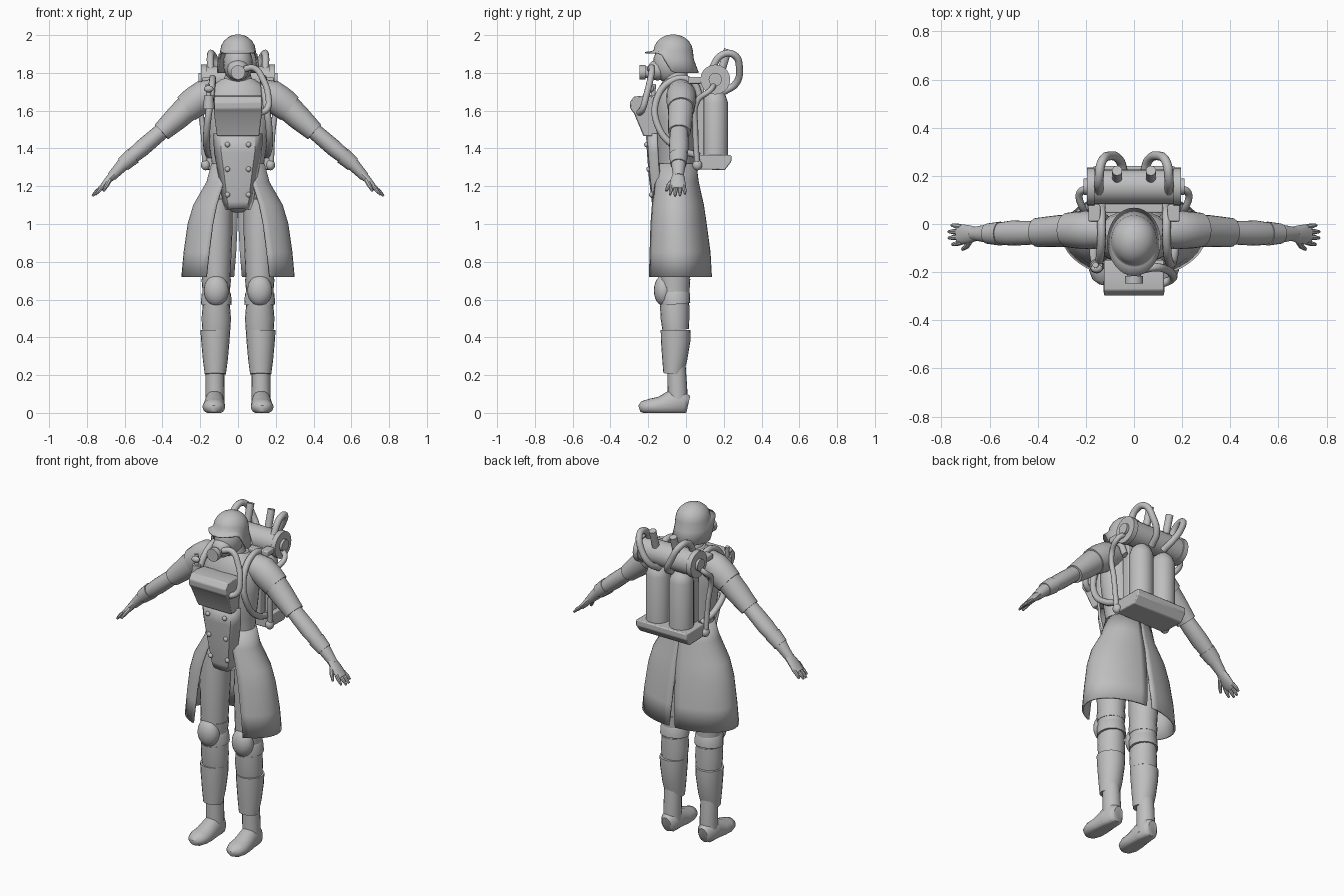
import bpy, bmesh, math
from mathutils import Vector, Matrix

if "Cube" in bpy.data.objects:
    bpy.data.objects.remove(bpy.data.objects["Cube"])

grey = bpy.data.materials.new("plain_grey")
grey.diffuse_color = (0.52, 0.52, 0.52, 1)
grey.use_nodes = True
grey.node_tree.nodes["Principled BSDF"].inputs["Base Color"].default_value = grey.diffuse_color
X, Y, Z = Vector((1, 0, 0)), Vector((0, 1, 0)), Vector((0, 0, 1))


def finish(name, bm, angle=35, solid=0, bevel=0):
    bmesh.ops.recalc_face_normals(bm, faces=bm.faces)
    me = bpy.data.meshes.new(name)
    bm.to_mesh(me)
    bm.free()
    for p in me.polygons:
        p.use_smooth = True
    me.set_sharp_from_angle(angle=math.radians(angle))
    me.materials.append(grey)
    ob = bpy.data.objects.new(name, me)
    bpy.context.collection.objects.link(ob)
    if solid:
        m = ob.modifiers.new("thickness", 'SOLIDIFY')
        m.thickness, m.offset = solid, 0
    if bevel:
        m = ob.modifiers.new("rounding", 'BEVEL')
        m.width, m.segments = bevel, 2
    return ob


def skin(bm, rings, closed=True):
    n = len(rings[0])
    for a, b in zip(rings, rings[1:]):
        for i in range(n if closed else n - 1):
            j = (i + 1) % n
            bm.faces.new((a[i], a[j], b[j], b[i]))


def loft(name, rings, ref=Y, n=20, floor=False, angle=35):
    """Skin ellipses (centre, radius along ref, other radius) along a path."""
    bm, loops = bmesh.new(), []
    pts = [Vector(r[0]) for r in rings]
    for k, (c, ru, rv) in enumerate(rings):
        t = (pts[min(k + 1, len(pts) - 1)] - pts[max(k - 1, 0)]).normalized()
        u = (ref - t * ref.dot(t)).normalized()
        v = t.cross(u)
        loop = []
        for i in range(n):
            a = math.tau * i / n
            p = pts[k] + u * ru * math.cos(a) + v * rv * math.sin(a)
            if floor:
                p.z = max(p.z, 0)
            loop.append(bm.verts.new(p))
        loops.append(loop)
    skin(bm, loops)
    bm.faces.new(loops[0])
    bm.faces.new(loops[-1])
    return finish(name, bm, angle)


def ball(name, c, r):
    bm = bmesh.new()
    bmesh.ops.create_uvsphere(bm, u_segments=20, v_segments=12, radius=1,
                              matrix=Matrix.Translation(c) @ Matrix.Diagonal((*r, 1)))
    return finish(name, bm)


def rod(name, a, b, r, r2=None):
    a, b = Vector(a), Vector(b)
    ref = X if abs((b - a).normalized().y) > .7 else Y
    r2 = r2 or r
    return loft(name, [(a, r, r), (b, r2, r2)], ref)


def box(name, c, s, bevel=.006):
    bm = bmesh.new()
    bmesh.ops.create_cube(bm, size=1, matrix=Matrix.Translation(c) @ Matrix.Diagonal((*s, 1)))
    return finish(name, bm, bevel=bevel)


def hose(name, pts, r):
    cu = bpy.data.curves.new(name, 'CURVE')
    cu.dimensions, cu.bevel_depth, cu.bevel_resolution = '3D', r, 3
    cu.use_fill_caps, cu.resolution_u = True, 8
    sp = cu.splines.new('BEZIER')
    sp.bezier_points.add(len(pts) - 1)
    for bp, p in zip(sp.bezier_points, pts):
        bp.co = p
        bp.handle_left_type = bp.handle_right_type = 'AUTO'
    tmp = bpy.data.objects.new(name + "_path", cu)
    bpy.context.collection.objects.link(tmp)
    me = bpy.data.meshes.new_from_object(tmp.evaluated_get(bpy.context.evaluated_depsgraph_get()))
    bpy.data.objects.remove(tmp)
    bm = bmesh.new()
    bm.from_mesh(me)
    return finish(name, bm, 50)


def column(name, x, rows, **kw):
    """Upright loft from rows of (z, y centre, x radius, y radius)."""
    return loft(name, [((x, cy, z), ry, rx) for z, cy, rx, ry in rows], **kw)


# Torso, neck and head
column("coat_body", 0, [(1.18, -.05, .15, .10), (1.3, -.05, .135, .095), (1.4, -.055, .15, .10),
                        (1.55, -.06, .17, .108), (1.65, -.055, .175, .11), (1.72, -.045, .15, .095),
                        (1.765, -.04, .09, .07)], n=28)
ball("pelvis", (0, -.05, 1.15), (.13, .095, .09))
column("collar", 0, [(1.73, -.05, .085, .07), (1.80, -.06, .065, .065)])
ball("head", (0, -.085, 1.85), (.078, .09, .105))

# Helmet with a brim that is high at the brow and low behind
bm, loops, n = bmesh.new(), [], 32
for k in range(8):
    loop = []
    for i in range(n):
        a = math.tau * i / n
        s, c = math.sin(a), math.cos(a)      # c = 1 at the front
        t = min(1, max(0, (c + .1) / .6))
        rim = 1.80 + .107 * t * t * (3 - 2 * t)
        if k < 6:
            e = math.radians(88 - 17 * k)
            p = (.09 * s * math.cos(e), -.068 - .1 * c * math.cos(e), 1.915 + .085 * math.sin(e))
        elif k == 6:
            p = (.095 * s, -.07 - .108 * c, 1.915 + (rim - 1.915) * .4)
        else:
            p = (.108 * s, -.076 - .14 * c, rim)
        loop.append(bm.verts.new(p))
    loops.append(loop)
skin(bm, loops)
bm.faces.new(loops[0])
finish("helmet", bm, 45, solid=.008)

# Breathing mask
ball("mask_snout", (0, -.15, 1.815), (.058, .055, .055))
rod("mask_canister", (0, -.17, 1.803), (0, -.235, 1.803), .03)
rod("canister_cap", (0, -.215, 1.803), (0, -.247, 1.803), .038)
hose("mask_hose", [(.03, -.19, 1.82), (.085, -.18, 1.825), (.135, -.19, 1.76), (.16, -.21, 1.68),
                   (.155, -.23, 1.61), (.11, -.25, 1.585)], .017)

# Chest box: side profile stretched across, narrower at the bottom
profile = [(-.15, 1.67), (-.22, 1.68), (-.275, 1.675), (-.298, 1.645), (-.295, 1.61),
           (-.275, 1.585), (-.225, 1.465), (-.15, 1.465)]
bm = bmesh.new()
ends = [[bm.verts.new((s * (.125 if z > 1.58 else .112), y, z)) for y, z in profile] for s in (-1, 1)]
skin(bm, ends)
for e in ends:
    bm.faces.new(e)
finish("chest_box", bm, 30, bevel=.006)

# Apron plate with rivets
bm = bmesh.new()
rows = []
for z, w, y in [(1.48, .125, -.205), (1.38, .122, -.2), (1.25, .097, -.19), (1.12, .075, -.175), (1.08, .06, -.168)]:
    rows.append([bm.verts.new((w * f, y + d, z)) for f, d in
                 [(-1, .05), (-.7, .006), (0, 0), (.7, .006), (1, .05)]])
skin(bm, rows, closed=False)
finish("apron_plate", bm, 25, solid=.014)
for s in (-1, 1):
    for z, y in [(1.42, -.21), (1.29, -.198), (1.155, -.184)]:
        ball("rivet", (s * .056, y, z), (.014, .012, .014))

# Valve on the chest strap
rod("valve_body", (-.155, -.175, 1.61), (-.155, -.175, 1.68), .03, .024)
rod("valve_stem", (-.155, -.175, 1.68), (-.16, -.17, 1.74), .012)
ball("valve_knob", (-.155, -.185, 1.715), (.025, .018, .018))

# Backpack: drum, twin tanks, shelf
rod("pack_drum", (-.185, .155, 1.765), (.185, .155, 1.765), .072)
for s in (-1, 1):
    rod("drum_rim", (s * .165, .155, 1.765), (s * .195, .155, 1.765), .079)
    rod("drum_hub", (s * .19, .155, 1.765), (s * .21, .155, 1.765), .035)
    column("tank", s * .078, [(1.33, .155, .068, .068), (1.64, .155, .068, .068),
                              (1.68, .155, .055, .055), (1.71, .155, .025, .025)])
box("pack_back_panel", (0, .07, 1.55), (.24, .05, .40))
bm = bmesh.new()
ends = [[bm.verts.new((s * .17, y, z)) for y, z in
         [(.05, 1.365), (.24, 1.365), (.24, 1.33), (.205, 1.285), (.05, 1.29)]] for s in (-1, 1)]
skin(bm, ends)
for e in ends:
    bm.faces.new(e)
finish("pack_shelf", bm, 30, bevel=.006)

for s in (-1, 1):
    # Pack hoses and straps
    hose("pack_top_hose", [(s * .145, .13, 1.81), (s * .145, .19, 1.895), (s * .135, .255, 1.895),
                           (s * .10, .283, 1.82), (s * .06, .265, 1.745), (s * .04, .2, 1.70)], .019)
    rod("vent_stub", (s * .07, .19, 1.82), (s * .07, .222, 1.925), .021)
    hose("pack_side_hose", [(s * .19, .15, 1.74), (s * .225, .13, 1.71), (s * .21, .06, 1.65),
                            (s * .185, .05, 1.5), (s * .175, .06, 1.31)], .015)
    ball("hose_joint", (s * .172, .06, 1.312), (.024, .026, .028))
    hose("strap", [(s * .13, .08, 1.66), (s * .135, .03, 1.755), (s * .135, -.06, 1.765),
                   (s * .145, -.155, 1.66), (s * .165, -.14, 1.5), (s * .165, -.04, 1.40),
                   (s * .15, .07, 1.36)], .018)
    box("strap_bracket", (s * .165, .045, 1.76), (.05, .07, .035))

    # Sleeve, forearm, cuff and hand
    def arm(name, rows, ref=Y, n=20):
        return loft(name, [((s * x, y, z), ru, rv) for x, y, z, ru, rv in rows], ref, n)
    arm("shoulder_pad", [(.12, -.03, 1.70, .07, .07), (.18, -.025, 1.68, .08, .082),
                         (.23, -.025, 1.645, .078, .082), (.275, -.025, 1.61, .072, .076)])
    arm("sleeve", [(.24, -.025, 1.64, .068, .072), (.32, -.03, 1.565, .066, .066),
                   (.405, -.035, 1.487, .06, .052)])
    arm("forearm", [(.37, -.035, 1.52, .045, .042), (.44, -.037, 1.46, .05, .044),
                    (.51, -.038, 1.40, .052, .045), (.60, -.04, 1.325, .04, .036),
                    (.67, -.04, 1.25, .027, .025)])
    arm("cuff", [(.555, -.04, 1.362, .05, .046), (.61, -.04, 1.315, .042, .04)])
    arm("hand", [(.645, -.04, 1.275, .026, .022), (.685, -.043, 1.235, .038, .02),
                 (.715, -.043, 1.20, .042, .016), (.735, -.043, 1.185, .036, .011)], n=14)
    for y0, y1, x1, z1 in [(-.076, -.085, .755, 1.155), (-.054, -.058, .77, 1.148),
                           (-.032, -.032, .77, 1.15), (-.012, -.005, .758, 1.16)]:
        arm("finger", [(.715, y0, 1.20, .011, .011), (x1 - .02, (y0 + y1) / 2, z1 + .022, .011, .01),
                       (x1, y1, z1, .006, .006)], n=8)
    arm("thumb", [(.675, -.06, 1.24, .014, .014), (.695, -.092, 1.205, .012, .012),
                  (.712, -.105, 1.175, .007, .007)], X, 8)

    # Open coat skirt, one half each side, with a slit behind
    bm, loops = bmesh.new(), []
    for z, rx, ry, cy, back in [(1.32, .136, .10, -.05, 0), (1.22, .163, .118, -.055, 0),
                                (1.1, .232, .142, -.052, 0), (1.0, .262, .155, -.05, .5),
                                (.85, .283, .17, -.045, 2), (.72, .295, .178, -.045, 4)]:
        a0, a1 = 26 + (1.32 - z) * 14, 180 - back
        loops.append([])
        for i in range(19):
            a = math.radians(a0 + (a1 - a0) * i / 18)
            loops[-1].append(bm.verts.new((s * rx * math.sin(a), cy - ry * math.cos(a), z)))
    skin(bm, loops, closed=False)
    finish("coat_skirt", bm, 50, solid=.01)

    # Leg, knee guard, gaiter and boot
    lx = s * .115
    column("thigh", lx, [(1.13, -.05, .085, .085), (.95, -.055, .085, .09), (.72, -.06, .075, .08),
                         (.55, -.06, .068, .075)])
    column("knee_band", lx, [(.575, -.055, .082, .078), (.63, -.06, .078, .08), (.645, -.06, .07, .075)])
    column("knee_upper_band", lx, [(.665, -.06, .075, .08), (.71, -.06, .078, .083)])
    ball("knee_guard", (lx, -.118, .648), (.066, .052, .082))
    column("shin_wrap", lx, [(.44, -.055, .074, .07), (.50, -.058, .078, .076), (.57, -.06, .072, .078)])
    column("gaiter", s * .12, [(.205, -.068, .056, .052), (.28, -.06, .066, .066), (.38, -.055, .075, .078),
                               (.44, -.055, .079, .079)])
    column("boot_shaft", s * .122, [(.03, -.045, .05, .052), (.12, -.045, .05, .052), (.25, -.05, .049, .048)])
    loft("boot_foot", [((s * x, y, z), w, h) for x, y, z, w, h in
                       [(.123, .012, .045, .03, .045), (.123, -.01, .05, .05, .065),
                        (.124, -.08, .05, .053, .07), (.126, -.14, .035, .058, .05),
                        (.128, -.19, .032, .06, .043), (.128, -.23, .028, .045, .034),
                        (.128, -.247, .022, .02, .018)]], X, floor=True, angle=50)
